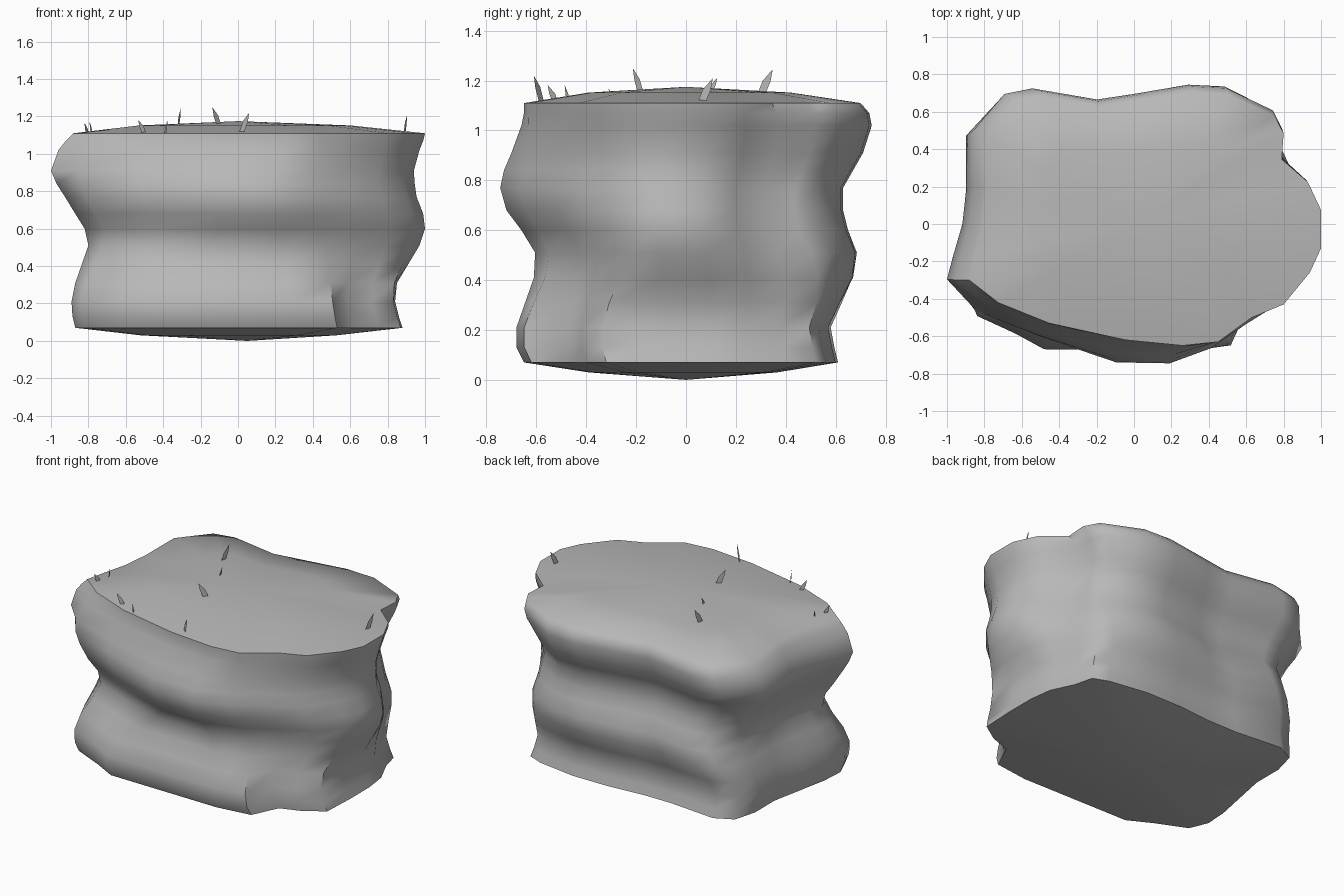
import bpy, bmesh, math
from mathutils import Vector

if "Cube" in bpy.data.objects:
    bpy.data.objects.remove(bpy.data.objects["Cube"])

stone = bpy.data.materials.new("stone grey")
stone.diffuse_color = (0.48, 0.48, 0.48, 1)
stone.use_nodes = True
stone.node_tree.nodes["Principled BSDF"].inputs["Base Color"].default_value = stone.diffuse_color


def finish(name, bm):
    mesh = bpy.data.meshes.new(name)
    bm.to_mesh(mesh)
    bm.free()
    mesh.materials.append(stone)
    ob = bpy.data.objects.new(name, mesh)
    bpy.context.collection.objects.link(ob)
    return ob


# Boulder plan outlines, upper and lower, matched point by point
upper = [(1, .08), (.93, .24), (.79, .37), (.80, .52), (.75, .62), (.5, .74), (.3, .75),
         (0, .7), (-.2, .67), (-.55, .73), (-.70, .70), (-.87, .50), (-.87, .2), (-.89, 0),
         (-.94, -.18), (-.97, -.30), (-.8, -.42), (-.5, -.53), (-.05, -.62), (.26, -.65),
         (.45, -.63), (.63, -.5), (.8, -.43), (.94, -.26), (1, -.13)]
lower = [(.88, .1), (.86, .25), (.79, .40), (.76, .52), (.66, .56), (.4, .6), (.15, .6),
         (-.1, .58), (-.3, .58), (-.62, .61), (-.74, .55), (-.78, .4), (-.78, .2), (-.82, 0),
         (-.86, -.2), (-.87, -.35), (-.82, -.47), (-.62, -.56), (-.47, -.64), (.3, -.65),
         (.53, -.62), (.61, -.45), (.75, -.40), (.87, -.32), (.88, -.1)]
# The middle follows the upper outline, but bulges at the front and tucks in at the back right
middle = list(upper)
middle[1:5] = [(.90, .24), (.78, .37), (.75, .52), (.69, .62)]
middle[16:22] = [(-.85, -.47), (-.52, -.60), (-.1, -.735), (.2, -.74), (.43, -.66), (.63, -.53)]

# Strata: height, reach to left, right, front, back
strata = [(.07, .87, .88, .65, .61), (.13, .885, .86, .68, .595), (.21, .89, .84, .68, .58),
          (.31, .87, .85, .645, .625), (.41, .835, .91, .61, .67), (.51, .80, .97, .605, .685),
          (.60, .82, 1.0, .66, .65), (.68, .87, .99, .72, .63), (.77, .925, .955, .745, .63),
          (.84, .97, .945, .73, .67), (.91, 1.0, .94, .70, .71), (1.02, .96, .97, .66, .745),
          (1.07, .92, .99, .65, .735), (1.11, .88, 1.0, .65, .70)]


def ramp(z, a, b):
    return min(1, max(0, (z - a) / (b - a)))


def section(z, left, right, front, back):
    t, u = ramp(z, .28, .6), ramp(z, .84, 1.05)
    pts = [Vector(a).lerp(Vector(m), t).lerp(Vector(b), u)
           for a, m, b in zip(lower, middle, upper)]
    x0, x1 = -min(p.x for p in pts), max(p.x for p in pts)
    y0, y1 = -min(p.y for p in pts), max(p.y for p in pts)
    return [(p.x * (right / x1 if p.x > 0 else left / x0),
             p.y * (back / y1 if p.y > 0 else front / y0), z) for p in pts]


bm = bmesh.new()
rings = [section(*s) for s in strata]
# Shallow domes closing the underside and the top
rings.insert(0, [(x * .6, y * .6, .03) for x, y, z in rings[0]])
rings.append([(x * .6, y * .6, 1.152) for x, y, z in rings[-1]])
rows = [[bm.verts.new(c) for c in r] for r in rings]
n = len(upper)
for a, b in zip(rows, rows[1:]):
    for i in range(n):
        j = (i + 1) % n
        bm.faces.new((a[i], a[j], b[j], b[i]))
bottom, top = bm.verts.new((0.05, 0, 0)), bm.verts.new((0, 0, 1.175))
for i in range(n):
    j = (i + 1) % n
    bm.faces.new((bottom, rows[0][j], rows[0][i]))
    bm.faces.new((top, rows[-1][i], rows[-1][j]))
boulder = finish("boulder", bm)
bpy.context.view_layer.objects.active = boulder
boulder.select_set(True)
bpy.ops.object.shade_smooth_by_angle(angle=math.radians(52))

# Grass blades: x, y, root height, lean direction
blades = [(-.32, .30, 1.155, .3, 1), (-.20, .10, 1.165, 0, 1), (-.10, -.18, 1.16, -1, -.9),
          (.89, .06, 1.12, .3, 1), (-.78, -.22, 1.105, -.4, 1), (-.80, -.28, 1.10, -.7, -1),
          (-.50, -.47, 1.115, -1, -.5), (-.39, -.52, 1.115, .4, -1), (.02, -.58, 1.13, .8, -.6)]
shape = [(-.015, -.01), (.018, -.01), (.04, .04), (.05, .09), (.008, .045)]
for k, (x, y, z, dx, dy) in enumerate(blades):
    d = Vector((dx, dy)).normalized()
    size = 1.0 if z > 1.116 else .75
    if k == 1:
        size = .5
    bm = bmesh.new()
    bm.faces.new([bm.verts.new((x + d.x * s * size, y + d.y * s * size, z + h * size))
                  for s, h in shape])
    finish(f"grass_blade_{k + 1}", bm)
